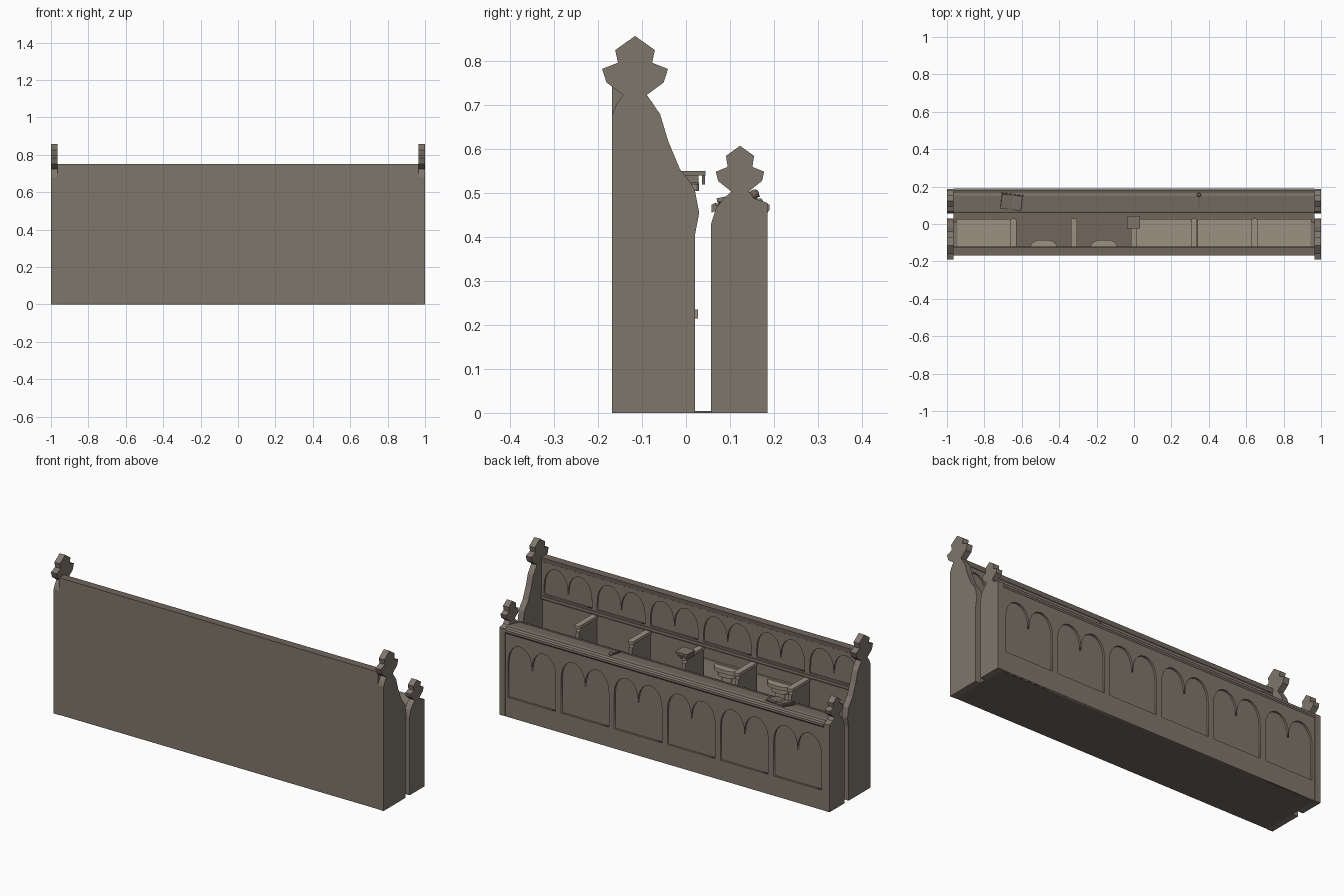
import bpy, bmesh, math
from mathutils import Matrix, Vector

if "Cube" in bpy.data.objects:
    bpy.data.objects.remove(bpy.data.objects["Cube"])


def material(name, rgb):
    m = bpy.data.materials.new(name)
    m.diffuse_color = (*rgb, 1)
    m.use_nodes = True
    m.node_tree.nodes["Principled BSDF"].inputs["Base Color"].default_value = m.diffuse_color
    return m


OAK = material("weathered oak", (0.212, 0.180, 0.147))
PALE = material("pale worn oak", (0.335, 0.285, 0.225))
DARK = material("dark floor oak", (0.165, 0.135, 0.108))


def finish(name, bm, mat):
    bmesh.ops.recalc_face_normals(bm, faces=bm.faces)
    me = bpy.data.meshes.new(name)
    bm.to_mesh(me)
    bm.free()
    me.materials.append(mat)
    ob = bpy.data.objects.new(name, me)
    bpy.context.collection.objects.link(ob)
    return ob


def prism(name, pts, a, b, axis, mat):
    """Extrude a (y,z) outline along x, or an (x,y) outline along z."""
    bm = bmesh.new()
    put = (lambda p, t: (t, p[0], p[1])) if axis == "x" else (lambda p, t: (p[0], p[1], t))
    face = bm.faces.new([bm.verts.new(put(p, a)) for p in pts])
    new = bmesh.ops.extrude_face_region(bm, geom=[face])["geom"]
    shift = Vector((b - a, 0, 0) if axis == "x" else (0, 0, b - a))
    bmesh.ops.translate(bm, vec=shift, verts=[v for v in new if isinstance(v, bmesh.types.BMVert)])
    return finish(name, bm, mat)


def box(name, x, y, z, mat):
    return prism(name, [(x[0], y[0]), (x[1], y[0]), (x[1], y[1]), (x[0], y[1])],
                 z[0], z[1], "z", mat)


def twin_arch(cx, w, z0, spring, rise):
    """Panel outline whose head is two round arches meeting at a cusp."""
    pts = [(cx - w, z0), (cx + w, z0)]
    r = w / 2
    for c in (cx + r, cx - r):
        for i in range(11):
            t = math.pi * i / 10
            p = (c + r * math.cos(t), spring + rise * math.sin(t) ** 0.85 if 0 < i < 10 else spring)
            if (Vector(p) - Vector(pts[-1])).length > 1e-4:
                pts.append(p)
    return pts


def arcade(name, half, z0, z1, y0, y1, holes, mat):
    """Board with arched openings, filled as a flat curve."""
    cu = bpy.data.curves.new(name, "CURVE")
    cu.dimensions = "2D"
    cu.fill_mode = "BOTH"
    cu.extrude = (y1 - y0) / 2
    for pts in [[(-half, z0), (half, z0), (half, z1), (-half, z1)]] + holes:
        sp = cu.splines.new("POLY")
        sp.points.add(len(pts) - 1)
        for p, q in zip(sp.points, pts):
            p.co = (q[0], q[1], 0, 1)
        sp.use_cyclic_u = True
    ob = bpy.data.objects.new(name, cu)
    bpy.context.collection.objects.link(ob)
    ob.data.materials.append(mat)
    ob.rotation_euler = (math.pi / 2, 0, 0)
    ob.location = (0, (y0 + y1) / 2, 0)
    bpy.ops.object.select_all(action="DESELECT")
    ob.select_set(True)
    bpy.context.view_layer.objects.active = ob
    bpy.ops.object.convert(target="MESH")


PITCH = 0.322
BAYS = [PITCH * (k - 2.5) for k in range(6)]
IN = 0.966

# Carved end panels with leaf finials
def finial(cy, half):
    """Mirror the half outline (dy, z), listed bottom to top, about cy."""
    left = [(cy - d, z) for d, z in half]
    right = [(cy + d, z) for d, z in reversed(half) if d > 0]
    return left + right


stall_end = ([(-0.168, 0), (-0.168, 0.68), (-0.157, 0.705)]
             + finial(-0.116, [(0.027, 0.724), (0.065, 0.752), (0.075, 0.783), (0.039, 0.797),
                               (0.045, 0.826), (0, 0.858)])
             + [(-0.059, 0.68), (-0.041, 0.62), (-0.014, 0.555), (0.005, 0.532), (0.02, 0.508),
                (0.03, 0.455), (0.02, 0.403), (0.02, 0)])
desk_end = ([(0.057, 0), (0.057, 0.43), (0.068, 0.465), (0.085, 0.487)]
            + finial(0.123, [(0.02, 0.504), (0.05, 0.528), (0.055, 0.549), (0.028, 0.56),
                             (0.032, 0.585), (0, 0.608)])
            + [(0.155, 0.488), (0.186, 0.478), (0.186, 0)])
for side, s in (("left", -1), ("right", 1)):
    prism("stall_end_" + side, stall_end, s * IN, s * 1.0, "x", OAK)
    prism("desk_end_" + side, desk_end, s * IN, s * 1.0, "x", OAK)

# Floor
box("floor", (-IN, IN), (-0.166, 0.184), (0, 0.004), DARK)

# Tall back with arcade, rail and cornice
box("back_wall", (-IN, IN), (-0.168, -0.137), (0.004, 0.75), OAK)
arcade("back_arcade", IN, 0.52, 0.73, -0.137, -0.128,
       [twin_arch(c, 0.145, 0.552, 0.59, 0.115) for c in BAYS], OAK)
box("back_rail", (-IN, IN), (-0.137, -0.121), (0.528, 0.543), OAK)
prism("back_cornice", [(-0.138, 0.72), (-0.126, 0.728), (-0.124, 0.75), (-0.138, 0.75)],
      -IN, IN, "x", DARK)
box("back_cap", (-IN, IN), (-0.168, -0.124), (0.75, 0.752), DARK)

# Seat dividers and arm rests
divider = [(-0.137, 0.004), (0.012, 0.004), (0.012, 0.40), (0.024, 0.45), (0.018, 0.485),
           (-0.005, 0.507), (-0.137, 0.507)]
for k in range(-2, 3):
    x = PITCH * k
    prism("seat_divider", divider, x - 0.010, x + 0.010, "x", OAK)
    tip = [(x + 0.016 * math.cos(t), 0.018 + 0.012 * math.sin(t))
           for t in [math.pi * i / 6 for i in range(7)]]
    prism("arm_rest", tip + [(x - 0.016, -0.137), (x + 0.016, -0.137)], 0.505, 0.521, "z", PALE)
for s in (-1, 1):
    box("end_seat_support", sorted((s * 0.945, s * IN)), (-0.137, 0.012), (0.004, 0.235), OAK)

# Seats: two tipped up with carved ledges, four down
for k, c in enumerate(BAYS):
    if k in (1, 2):
        box("tipped_seat", (c - 0.144, c + 0.144), (-0.137, -0.127), (0.225, 0.46), PALE)
        for name, r, d, z in (("seat_ledge", 0.073, 0.042, (0.432, 0.452)),
                              ("ledge_corbel", 0.05, 0.030, (0.405, 0.432)),
                              ("corbel_foot", 0.028, 0.018, (0.375, 0.405))):
            arc = [(c + r * math.cos(t), -0.128 + d * min(1, 1.15 * math.sin(t)))
                   for t in [math.pi * i / 12 for i in range(13)]]
            prism(name, arc, z[0], z[1], "z", PALE)
    else:
        box("lowered_seat", (c - 0.144, c + 0.144), (-0.137, 0.027), (0.215, 0.235), PALE)

# Desk: arcaded panel, shelf, sloping top and mouldings
box("desk_panel", (-IN, IN), (0.15, 0.174), (0.004, 0.47), OAK)
arcade("desk_arcade", IN, 0, 0.455, 0.174, 0.185,
       [twin_arch(c, 0.145, 0.108, 0.29, 0.112) for c in BAYS], OAK)
box("desk_shelf", (-IN, IN), (0.065, 0.15), (0.37, 0.385), OAK)
prism("desk_top", [(0.062, 0.458), (0.062, 0.47), (0.15, 0.488), (0.15, 0.47)], -IN, IN, "x", OAK)
prism("desk_lip", [(0.058, 0.456), (0.058, 0.474), (0.068, 0.479), (0.068, 0.46)], -IN, IN, "x", OAK)
prism("desk_cap", [(0.15, 0.455), (0.185, 0.455), (0.19, 0.462), (0.19, 0.474), (0.178, 0.478),
                   (0.172, 0.488), (0.15, 0.488)], -IN, IN, "x", OAK)

# Open book on the desk
slope = math.atan2(0.018, 0.088)
place = (Matrix.Translation((-0.655, 0.118, 0.4825)) @ Matrix.Rotation(slope, 4, "X")
         @ Matrix.Rotation(-0.12, 4, "Z"))
for s in (-1, 1):
    page = box("book_pages", sorted((s * 0.002, s * 0.056)), (-0.040, 0.040), (0.002, 0.011), OAK)
    page.matrix_world = place @ Matrix.Rotation(-s * 0.08, 4, "Y")
cover = box("book_cover", (-0.06, 0.06), (-0.044, 0.044), (-0.001, 0.004), DARK)
cover.matrix_world = place

# Quill with a knob on the desk
pen = Matrix.Translation((0.347, 0.12, 0.4835)) @ Matrix.Rotation(slope, 4, "X")
box("pen_shaft", (-0.004, 0.004), (-0.042, 0.035), (-0.001, 0.006), DARK).matrix_world = pen
bm = bmesh.new()
bmesh.ops.create_uvsphere(bm, u_segments=10, v_segments=6, radius=0.011)
finish("pen_knob", bm, DARK).matrix_world = pen @ Matrix.Translation((0, 0.038, 0.007))

# Small closed book overhanging the middle arm rest
box("small_book_lower_cover", (-0.036, 0.032), (-0.024, 0.03), (0.521, 0.525), DARK)
box("small_book_pages", (-0.032, 0.028), (-0.02, 0.028), (0.525, 0.54), OAK)
box("small_book_cover", (-0.037, 0.033), (-0.025, 0.044), (0.54, 0.551), OAK)
box("small_book_clasp", (-0.008, 0.004), (0.036, 0.043), (0.52, 0.54), DARK)
